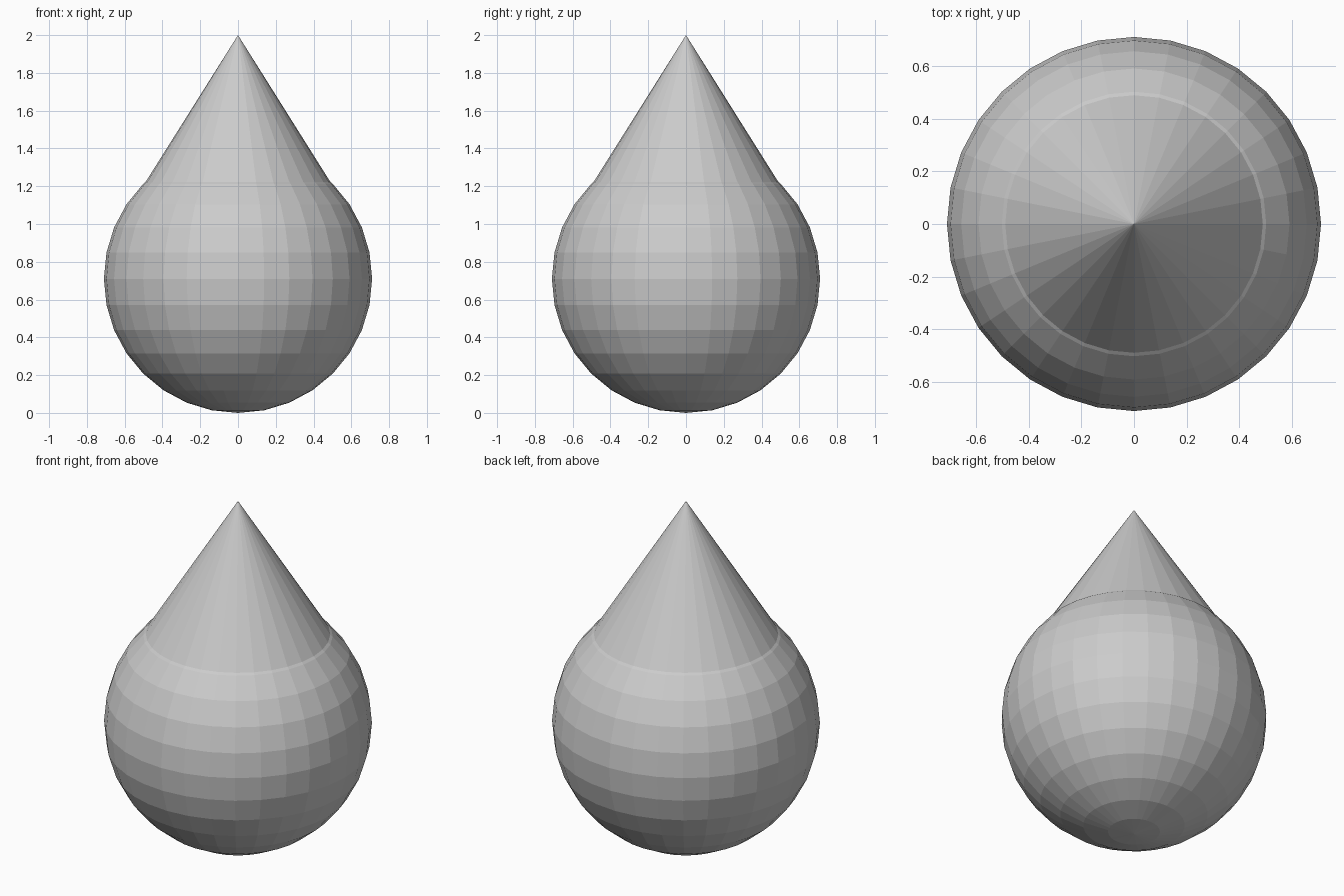
import bpy

if "Cube" in bpy.data.objects:
    bpy.data.objects.remove(bpy.data.objects["Cube"])

R = 0.71        # sphere radius
SIDES = 32

# round lower body
bpy.ops.mesh.primitive_uv_sphere_add(segments=SIDES, ring_count=16, radius=R,
                                     location=(0, 0, R))
bpy.context.object.name = "round_body"

# pointed top, base sunk slightly into the sphere
base_z = 1.21
bpy.ops.mesh.primitive_cone_add(vertices=SIDES, radius1=0.497, radius2=0,
                                depth=2 - base_z,
                                location=(0, 0, (2 + base_z) / 2))
bpy.context.object.name = "pointed_top"
